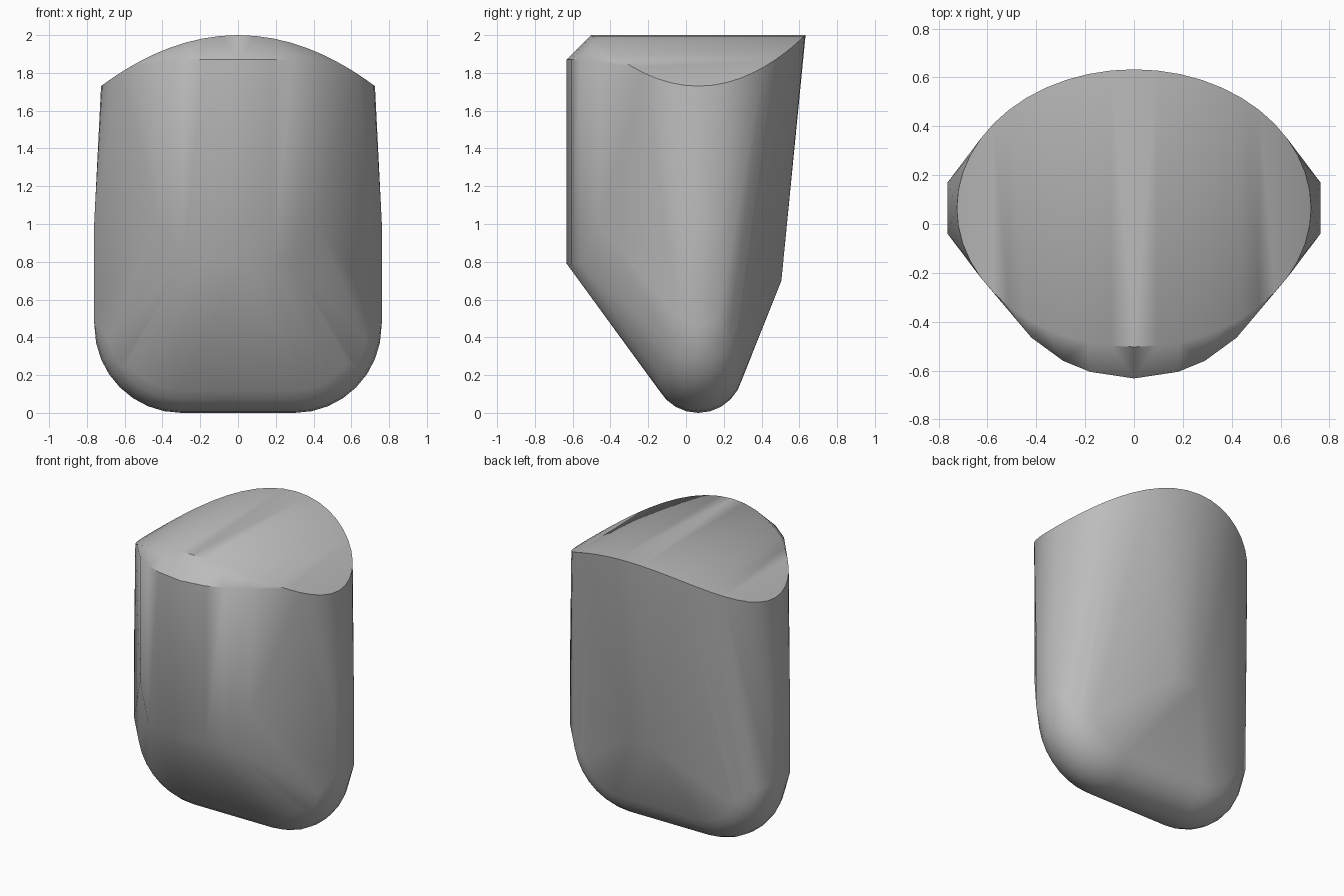
import bpy, bmesh
from math import sin, cos, pi

if "Cube" in bpy.data.objects:
    bpy.data.objects.remove(bpy.data.objects["Cube"])

grey = bpy.data.materials.new("plain grey")
grey.use_nodes = True
colour = (0.5, 0.5, 0.5, 1)
grey.diffuse_color = colour
grey.node_tree.nodes["Principled BSDF"].inputs["Base Color"].default_value = colour

MID_Y = 0.065
points = []


def both_sides(x, y, z):
    points.append((x, y, z))
    if x > 0.001:
        points.append((-x, y, z))


# Arched oval rim
RIM_STEPS = 24
for i in range(RIM_STEPS + 1):
    a = -pi / 2 + pi * i / RIM_STEPS
    x = 0.725 * cos(a)
    both_sides(x, MID_Y + 0.568 * sin(a), 2 - 0.27 * (x / 0.725) ** 2)

# Rounded lower corners, a tube swept round a quarter turn
TUBE = 0.24
for i in range(9):
    a = pi / 2 * i / 8
    for j in range(13):
        b = -pi / 2 + pi * j / 12
        reach = 0.22 + TUBE * cos(b)
        both_sides(0.3 + reach * cos(a), MID_Y + TUBE * sin(b),
                   0.46 - reach * sin(a))

# Flat side bands
for z in (0.5, 0.97):
    for y in (-0.105, 0.105):
        both_sides(0.763, MID_Y + y, z)

# Bulging front panel
for x, y, low, high in ((0, -0.632, 0.79, 1.87), (0.18, -0.605, 0.785, 1.87),
                        (0.29, -0.56, 0.79, 1.87), (0.42, -0.465, 1.0, 1.86)):
    both_sides(x, y, low)
    both_sides(x, y, high)

# Back ridge
both_sides(0.1, 0.505, 0.7)

# Wrap the profiles in one convex shell
bm = bmesh.new()
for p in points:
    bm.verts.new(p)
bmesh.ops.remove_doubles(bm, verts=bm.verts, dist=0.002)
hull = bmesh.ops.convex_hull(bm, input=bm.verts)
spare = {v for key in ("geom_interior", "geom_unused") for v in hull[key]
         if isinstance(v, bmesh.types.BMVert) and not v.link_faces}
bmesh.ops.delete(bm, geom=list(spare), context='VERTS')
bmesh.ops.recalc_face_normals(bm, faces=bm.faces)

mesh = bpy.data.meshes.new("body_shell")
bm.to_mesh(mesh)
bm.free()
mesh.materials.append(grey)
body = bpy.data.objects.new("body_shell", mesh)
bpy.context.collection.objects.link(body)

bpy.ops.object.select_all(action='DESELECT')
body.select_set(True)
bpy.context.view_layer.objects.active = body
bpy.ops.object.shade_smooth_by_angle(angle=0.75)
